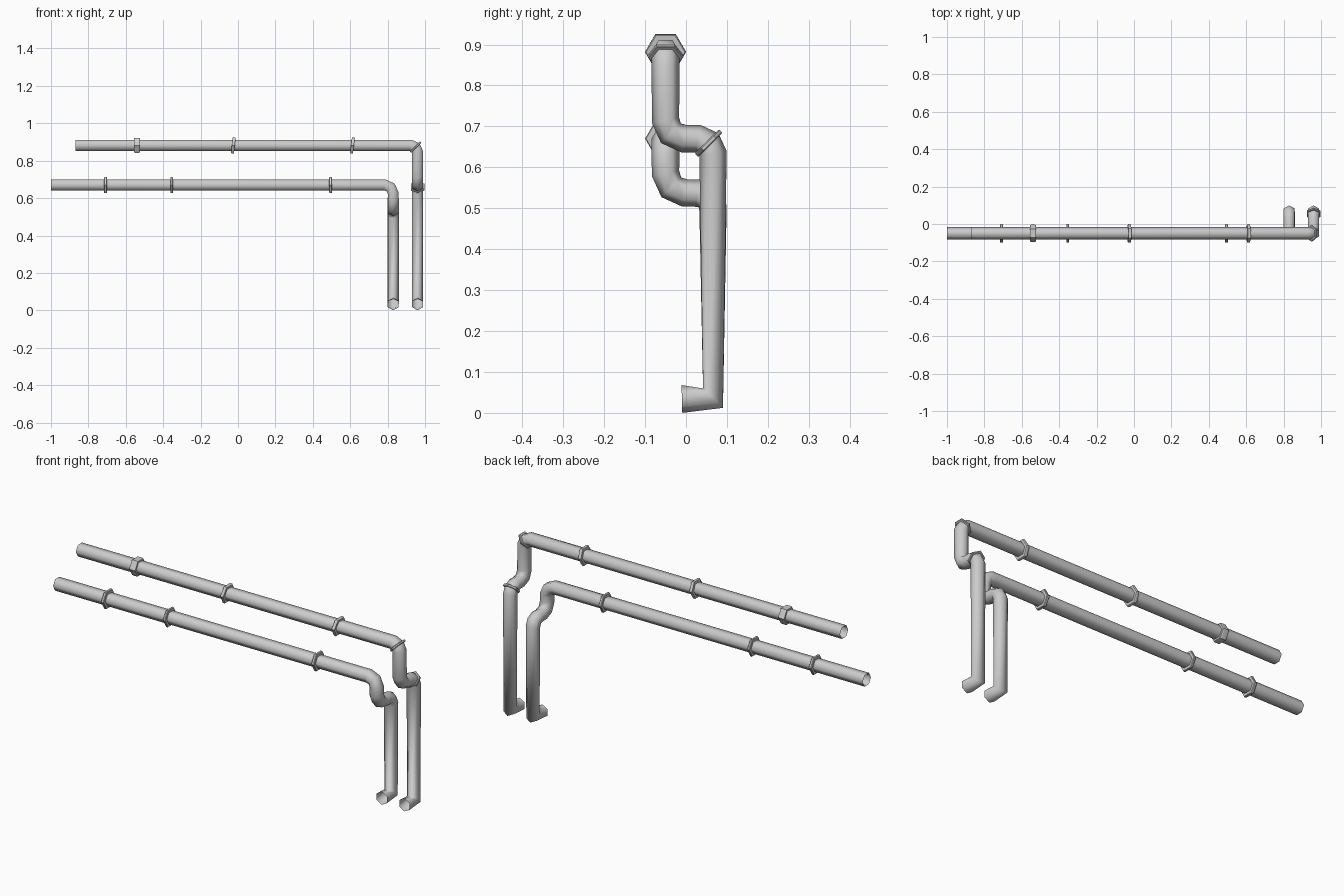
import bpy, math
from mathutils import Vector

if "Cube" in bpy.data.objects:
    bpy.data.objects.remove(bpy.data.objects["Cube"])

SIDES, R = 6, 0.034
Y0, Y1 = -0.05, 0.066          # front run and rear drop depths
Q = Vector


def make_mesh(name, verts, faces):
    me = bpy.data.meshes.new(name)
    me.from_pydata(verts, [], faces)
    me.update()
    ob = bpy.data.objects.new(name, me)
    bpy.context.collection.objects.link(ob)
    return ob


def ring(centre, direction, side, radius):
    d = direction.normalized()
    u = (side - d * side.dot(d)).normalized()
    v = d.cross(u)
    return [centre + radius * (math.cos(a) * u + math.sin(a) * v)
            for a in (2 * math.pi * i / SIDES for i in range(SIDES))]


def bridge(count, closed=False):
    faces = []
    for k in range(count if closed else count - 1):
        n = (k + 1) % count
        for i in range(SIDES):
            j = (i + 1) % SIDES
            faces.append((k * SIDES + i, k * SIDES + j, n * SIDES + j, n * SIDES + i))
    return faces


def round_corners(corners):
    # corners: (point, bend radius); each rounded bend has three rings
    pts = [p for p, _ in corners]
    out = [pts[0]]
    for i in range(1, len(pts) - 1):
        p, r = pts[i], corners[i][1]
        a = (pts[i - 1] - p).normalized()
        b = (pts[i + 1] - p).normalized()
        if r:
            k = r * (1 - math.sqrt(0.5))
            out += [p + a * r, p + (a + b) * k, p + b * r]
        else:
            out.append(p)
    return out + [pts[-1]]


def pipe(name, corners):
    path = round_corners(corners)
    verts, side, prev = [], Q((0, 1, 0)), None
    for i, p in enumerate(path):
        a = (p - path[i - 1]).normalized() if i else Q()
        b = (path[i + 1] - p).normalized() if i < len(path) - 1 else Q()
        d = (a + b).normalized()
        if prev:
            side = prev.rotation_difference(d) @ side
        prev = d
        verts += ring(p, d, side, R)
    ob = make_mesh(name, verts, bridge(len(path)))
    for f in ob.data.polygons:
        f.use_smooth = True
    return ob


def collar(name, centre, direction, side, radius, width):
    c, d, h = Q(centre), Q(direction).normalized(), width / 2
    profile = [(-h, R * 0.95), (-h, radius * 0.95), (-h * 0.6, radius),
               (h * 0.6, radius), (h, radius * 0.95), (h, R * 0.95)]
    verts = []
    for off, r in profile:
        verts += ring(c + d * off, d, Q(side), r)
    return make_mesh(name, verts, bridge(len(profile), True))


# The two pipes: long run, drop, step back, long drop, open outlet
for name, x0, x1, z, r_top, z_step, r_step in (
        ("upper_pipe", -0.87, 0.96, 0.882, 0.035, 0.67, 0.045),
        ("lower_pipe", -1.0, 0.83, 0.67, 0.045, 0.537, 0.048)):
    pipe(name, [(Q((x0, Y0, z)), 0), (Q((x1, Y0, z)), r_top),
                (Q((x1, Y0, z_step)), r_step), (Q((x1, Y1, z_step)), 0.037),
                (Q((x1, Y1, 0.036)), 0), (Q((x1, -0.01, 0.034)), 0)])

# Collars along the straight runs: x, z, tilt, radius, width
for i, (x, z, tilt, rad, w) in enumerate((
        (-0.54, 0.882, 0, 0.046, 0.034), (-0.025, 0.882, 6, 0.05, 0.016),
        (0.612, 0.882, 7, 0.05, 0.016), (-0.708, 0.67, 0, 0.05, 0.015),
        (-0.355, 0.67, 0, 0.05, 0.013), (0.495, 0.67, 0, 0.05, 0.015))):
    t = math.radians(tilt)
    collar(f"run_collar_{i + 1}", (x, Y0, z), (math.cos(t), 0, -math.sin(t)),
           (0, 1, 0), rad, w)

# Slanted collars on the upper pipe bends
collar("corner_collar", (0.95, Y0, 0.872), (1, 0, -1), (0, 1, 0), 0.044, 0.011)
collar("step_collar", (0.96, Y1 - 0.011, 0.659), (0, 1, -1), (0, 1, 1), 0.042, 0.012)
